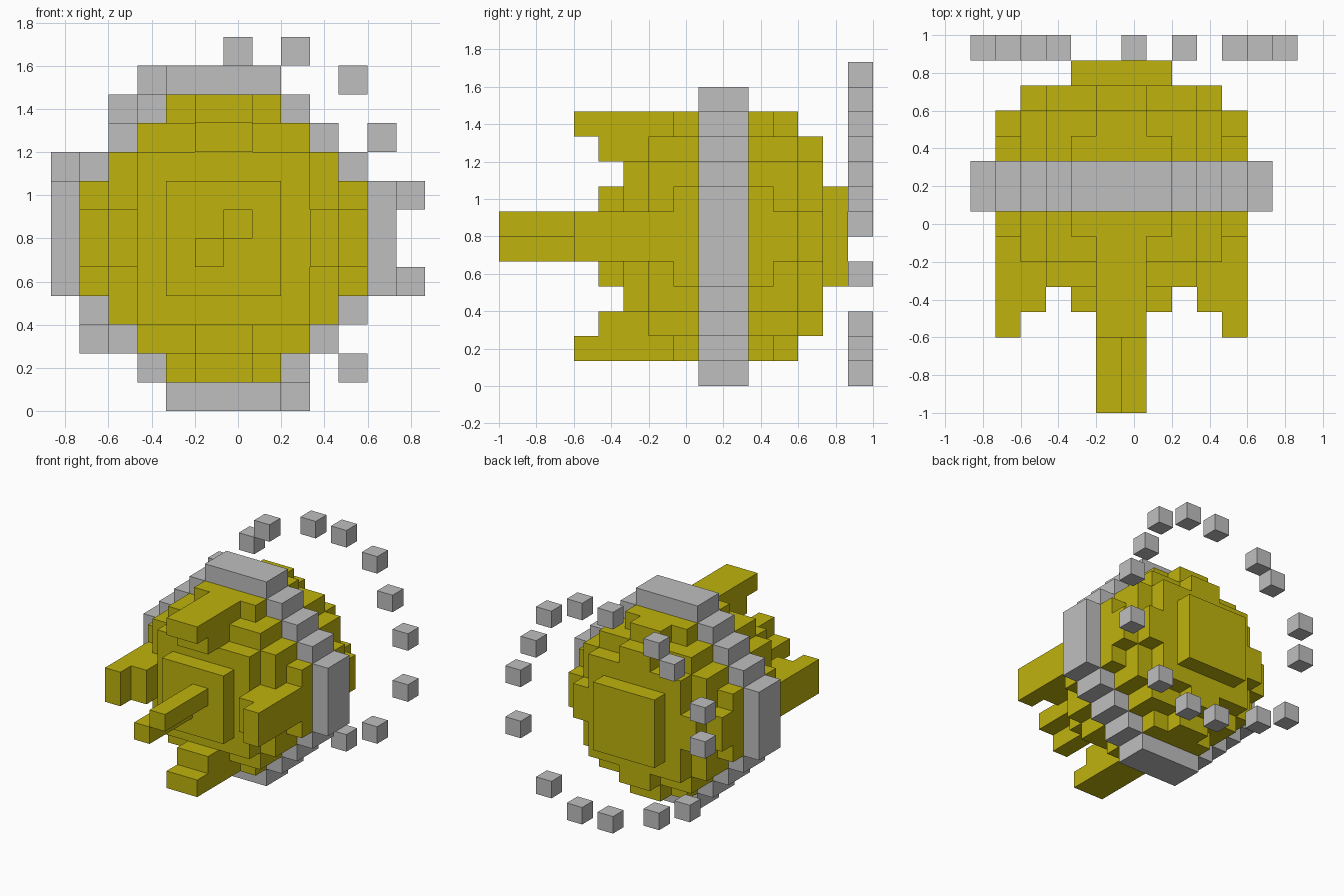
import bpy
import bmesh
from mathutils import Vector

cube = bpy.data.objects.get("Cube")
if cube:
    bpy.data.objects.remove(cube, do_unlink=True)

S = 2 / 15                            # edge of one block
ORIGIN = Vector((-6.5, -7.5, 0))      # grid corner, in blocks
CX, CY, CZ = 6, 9, 6                  # body centre, in blocks


def material(name, rgb):
    m = bpy.data.materials.new(name)
    m.use_nodes = True
    m.diffuse_color = (*rgb, 1)
    m.node_tree.nodes["Principled BSDF"].inputs["Base Color"].default_value = (*rgb, 1)
    return m


YELLOW = material("mustard yellow", (0.52, 0.45, 0.004))
GREY = material("light grey", (0.52, 0.52, 0.52))


def blocks(name, cells, mat):
    """Join unit blocks into one flat-faced skin, leaving out inner faces."""
    cells = set(cells)
    bm = bmesh.new()
    for cell in cells:
        for axis in range(3):
            for side in (0, 1):
                near = list(cell)
                near[axis] += 2 * side - 1
                if tuple(near) in cells:
                    continue
                u, v = (axis + 1) % 3, (axis + 2) % 3
                loop = [(0, 0), (1, 0), (1, 1), (0, 1)]
                if not side:
                    loop.reverse()
                verts = []
                for a, b in loop:
                    p = Vector(cell)
                    p[axis] += side
                    p[u] += a
                    p[v] += b
                    verts.append(bm.verts.new((p + ORIGIN) * S))
                bm.faces.new(verts)
    bmesh.ops.remove_doubles(bm, verts=bm.verts[:], dist=0.001)
    bmesh.ops.dissolve_limit(bm, angle_limit=0.01, verts=bm.verts[:], edges=bm.edges[:])
    mesh = bpy.data.meshes.new(name)
    bm.to_mesh(mesh)
    bm.free()
    mesh.materials.append(mat)
    obj = bpy.data.objects.new(name, mesh)
    bpy.context.collection.objects.link(obj)
    return obj


def in_ring(x, z):
    dx, dz = abs(x + 0.5 - CX), abs(z + 0.5 - CZ)
    return 24 < dx * dx + dz * dz < 33 and dx + dz <= 7


def in_ball(x, y, z):
    d = Vector((x + 0.5 - CX, y + 0.5 - CY, z + 0.5 - CZ))
    return d.length_squared < 25


# Grey belt around the middle of the body
ring = {(x, y, z) for x in range(12) for y in (8, 9) for z in range(12) if in_ring(x, z)}
blocks("belt_ring", ring, GREY)

# Stepped round body
ball = {(x, y, z) for x in range(1, 11) for y in range(4, 14) for z in range(1, 11)
        if in_ball(x, y, z)} - ring
blocks("round_body", ball, YELLOW)

# Four claws: a long outer rail and a short inner step, two blocks wide
for name, outer, inner, upright in (("top_claw", 10, 9, True), ("bottom_claw", 1, 2, True),
                                    ("left_claw", 10, 9, False), ("right_claw", 1, 2, False)):
    run = [(outer, y) for y in range(3, 12)] + [(inner, 4)]
    cells = {(w, y, r) if upright else (r, y, w) for r, y in run for w in (5, 6)}
    blocks(name, cells - ball - ring, YELLOW)

# Two diagonal spikes at the front
for name, c in (("upper_spike", 6), ("lower_spike", 5)):
    blocks(name, [(c, y, c) for y in range(4)], YELLOW)

# Loose blocks circling behind the body
orbit = [(6, 12), (8, 12), (10, 11), (11, 9), (12, 7), (12, 4), (10, 1), (8, 0),
         (6, 0), (3, 1), (1, 2), (0, 6), (0, 8), (2, 10), (3, 11)]
for n, (x, z) in enumerate(orbit, 1):
    blocks(f"orbit_block_{n}", [(x, 14, z)], GREY)
